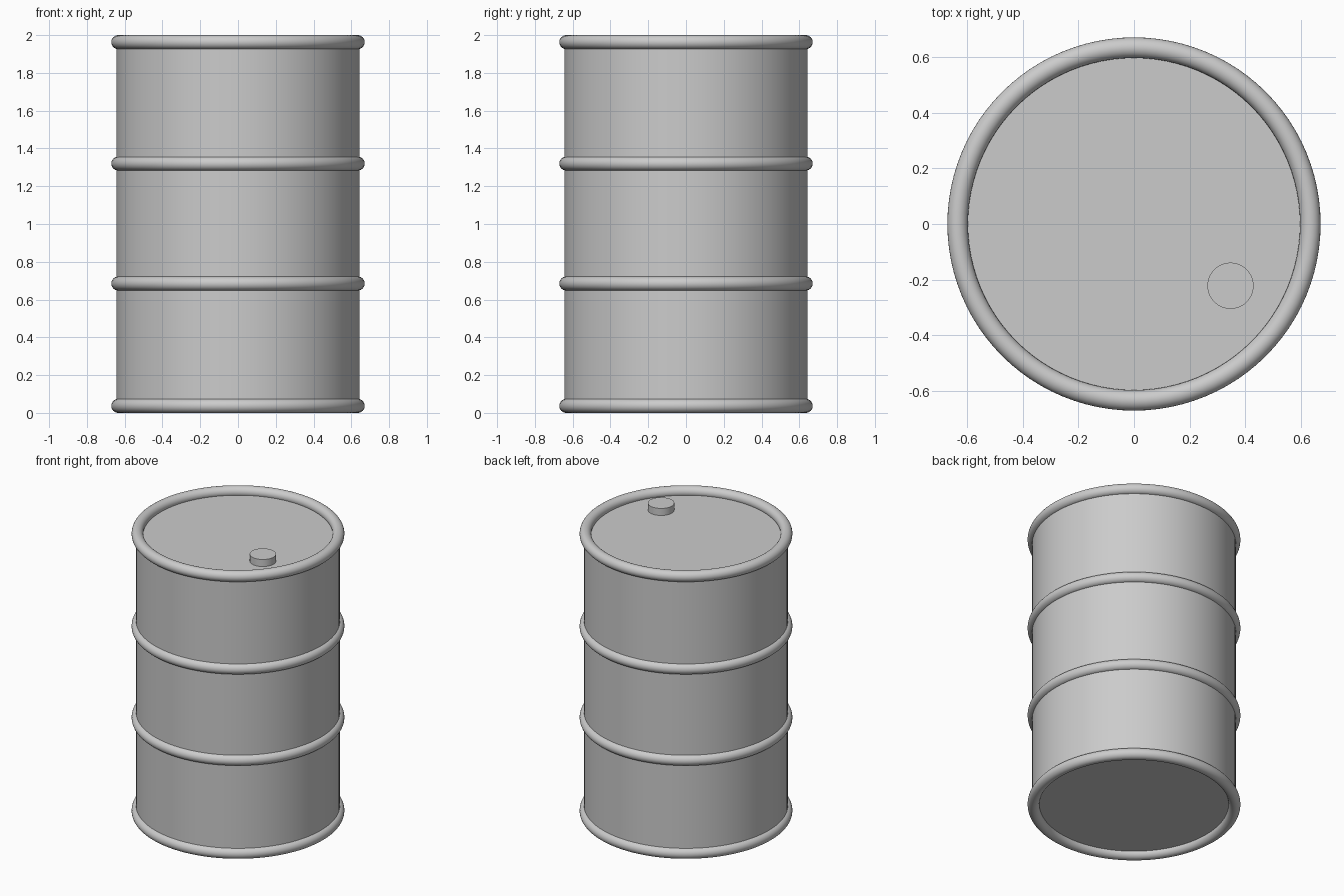
import bpy

cube = bpy.data.objects.get("Cube")
if cube:
    bpy.data.objects.remove(cube, do_unlink=True)

# One plain grey for the whole drum
GREY = (0.6, 0.6, 0.6, 1.0)
grey = bpy.data.materials.new("grey metal")
grey.use_nodes = True
grey.diffuse_color = GREY
grey.node_tree.nodes["Principled BSDF"].inputs["Base Color"].default_value = GREY

HEIGHT = 2.0
TUBE = 0.037          # thickness radius of the hoops
HOOP = 0.634          # centre radius of the hoops
BODY = 0.643
LID_Z = 1.95


def finish(name):
    obj = bpy.context.object
    obj.name = name
    obj.data.materials.append(grey)
    bpy.ops.object.shade_smooth_by_angle()
    return obj


def cylinder(name, radius, bottom, top, x=0, y=0, sides=64):
    bpy.ops.mesh.primitive_cylinder_add(
        vertices=sides, radius=radius, depth=top - bottom,
        location=(x, y, (bottom + top) / 2))
    return finish(name)


def hoop(name, z):
    bpy.ops.mesh.primitive_torus_add(
        major_radius=HOOP, minor_radius=TUBE, location=(0, 0, z),
        major_segments=96, minor_segments=24)
    return finish(name)


# Drum body, its ends recessed inside the rims
cylinder("drum_body", BODY, HEIGHT - LID_Z - 0.01, LID_Z, sides=96)

# Rims and the two rolling hoops
hoop("bottom_rim", TUBE)
hoop("lower_hoop", 0.685)
hoop("upper_hoop", 1.32)
hoop("top_rim", HEIGHT - TUBE)

# Filler cap on the lid
cylinder("filler_cap", 0.083, LID_Z - 0.01, HEIGHT - 0.001, x=0.347, y=-0.222)
